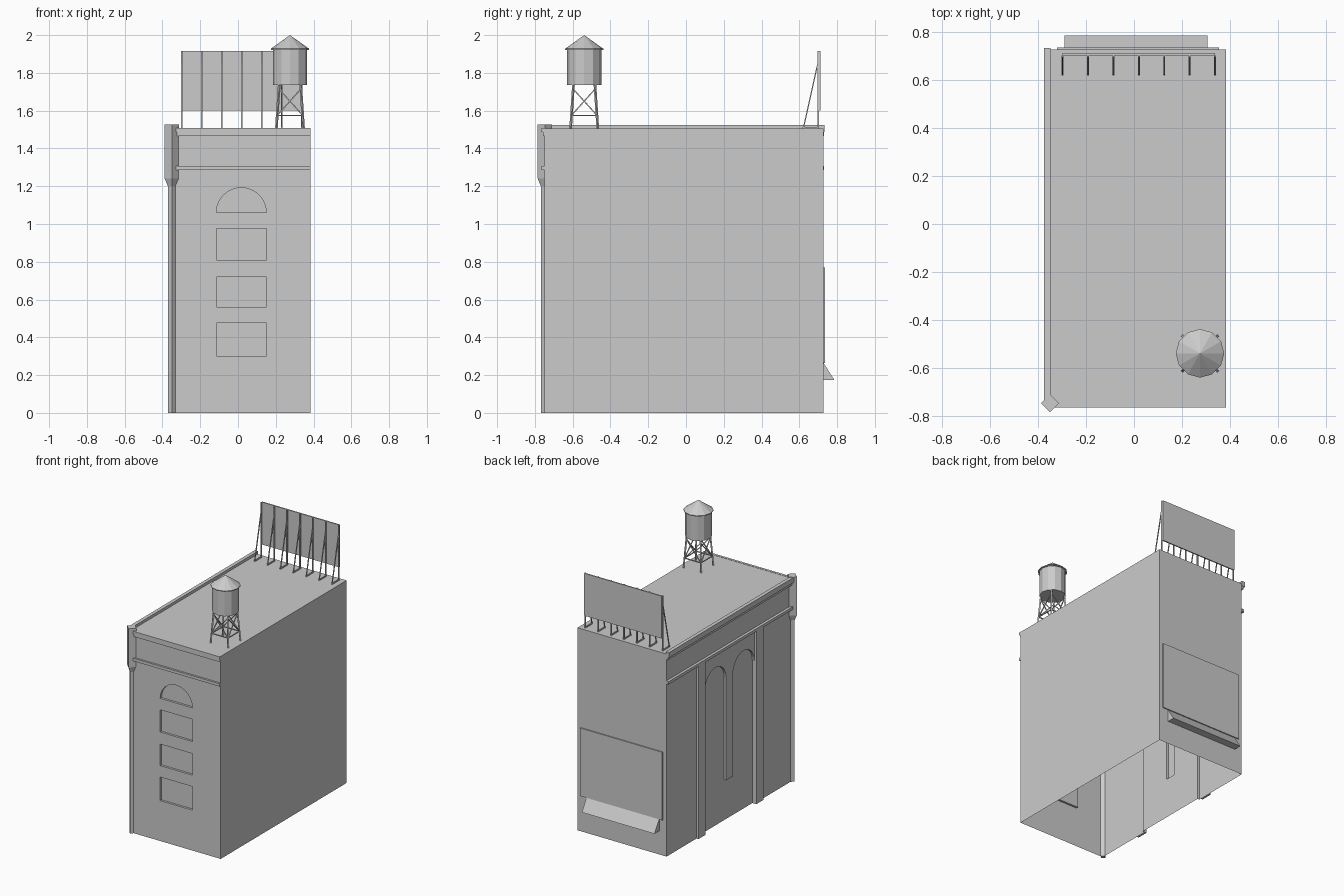
import bpy, bmesh, math
from mathutils import Vector

cube = bpy.data.objects.get("Cube")
if cube:
    bpy.data.objects.remove(cube, do_unlink=True)

# Single plain grey
grey = bpy.data.materials.new("plain_grey")
grey.use_nodes = True
GREY = (0.6, 0.6, 0.6, 1)
grey.diffuse_color = GREY
grey.node_tree.nodes["Principled BSDF"].inputs["Base Color"].default_value = GREY


def finish(name, bm):
    bmesh.ops.recalc_face_normals(bm, faces=bm.faces[:])
    mesh = bpy.data.meshes.new(name)
    bm.to_mesh(mesh)
    bm.free()
    mesh.materials.append(grey)
    ob = bpy.data.objects.new(name, mesh)
    bpy.context.scene.collection.objects.link(ob)
    return ob


def add_box(bm, lo, hi):
    vs = bmesh.ops.create_cube(bm, size=1)["verts"]
    for v in vs:
        v.co = Vector([(a + b) / 2 + c * (b - a) for a, b, c in zip(lo, hi, v.co)])


def boxes(name, *pairs):
    bm = bmesh.new()
    for lo, hi in pairs:
        add_box(bm, lo, hi)
    return finish(name, bm)


def prism(name, axis, points, start, end):
    """Extrude a 2D outline along x or y; the second coordinate is height."""
    def place(p, d):
        return (d, p[0], p[1]) if axis == "x" else (p[0], d, p[1])
    bm = bmesh.new()
    face = bm.faces.new([bm.verts.new(place(p, start)) for p in points])
    new = bmesh.ops.extrude_face_region(bm, geom=[face])["geom"]
    shift = Vector(place((0, 0), end - start))
    bmesh.ops.translate(bm, vec=shift, verts=[g for g in new if isinstance(g, bmesh.types.BMVert)])
    return finish(name, bm)


def arc(centre, spring, radius, steps=12):
    """Half circle running from the right end over to the left end."""
    return [(centre + radius * math.cos(math.pi * i / steps),
             spring + radius * math.sin(math.pi * i / steps)) for i in range(steps + 1)]


def rings(name, centre, profile, sides, turn=0.0):
    """Stack of regular polygons given as (radius, height)."""
    bm = bmesh.new()
    loops = []
    for r, z in profile:
        angles = [turn + math.tau * i / sides for i in range(sides)]
        loops.append([bm.verts.new((centre[0] + r * math.cos(a), centre[1] + r * math.sin(a), z))
                      for a in angles])
    for low, high in zip(loops, loops[1:]):
        for i in range(sides):
            j = (i + 1) % sides
            bm.faces.new((low[i], low[j], high[j], high[i]))
    bm.faces.new(loops[0])
    bm.faces.new(loops[-1])
    bmesh.ops.remove_doubles(bm, verts=bm.verts[:], dist=0.0005)
    return finish(name, bm)


def add_beam(bm, p, q, t):
    p, q = Vector(p), Vector(q)
    vs = bmesh.ops.create_cube(bm, size=1)["verts"]
    rot = (q - p).to_track_quat("Z", "Y")
    for v in vs:
        v.co = (p + q) / 2 + rot @ Vector((v.co.x * t, v.co.y * t, v.co.z * (q - p).length))


# Building body
LEFT, RIGHT, FRONT, BACK, ROOF = -0.35, 0.383, -0.75, 0.728, 1.505
DEPTH = 0.016
body = boxes("building_body", ((LEFT, FRONT, 0), (RIGHT, BACK, ROOF)))

# Recesses: three windows and an arched one in front, twin arches on the side
W0, W1 = -0.115, 0.15
cutters = [boxes("window_cutter", ((W0, FRONT - 0.1, a), (W1, FRONT + DEPTH, b)))
           for a, b in ((0.30, 0.475), (0.56, 0.72), (0.81, 0.975))]
cutters.append(prism("arched_window_cutter", "y", arc((W0 + W1) / 2, 1.06, (W1 - W0) / 2),
                     FRONT - 0.1, FRONT + DEPTH))
R, GAP, MID = 0.125, 0.04, -0.012
edge = GAP + 2 * R
outline = [(MID - edge, -0.1), (MID + edge, -0.1)]
outline += arc(MID + GAP + R, 1.06, R)
outline += [(MID + GAP, 0.30), (MID - GAP, 0.30)]
outline += arc(MID - GAP - R, 1.06, R)
cutters.append(prism("side_arches_cutter", "x", outline, LEFT - 0.1, LEFT + DEPTH))

for c in cutters:
    c.hide_render = True
    mod = body.modifiers.new("recess", "BOOLEAN")
    mod.operation, mod.solver, mod.object = "DIFFERENCE", "EXACT", c
graph = bpy.context.evaluated_depsgraph_get()
bm = bmesh.new()
bm.from_mesh(body.evaluated_get(graph).to_mesh())
body.modifiers.clear()
# The underside is open
floor = [f for f in bm.faces if f.normal.z < -0.9 and f.calc_center_median().z < 0.01]
bmesh.ops.delete(bm, geom=floor, context="FACES")
bm.to_mesh(body.data)
bm.free()
for c in cutters:
    bpy.data.objects.remove(c, do_unlink=True)

# Cornices, wrapping the front and the detailed side
boxes("front_top_cornice",
      ((LEFT, FRONT - 0.008, 1.465), (RIGHT, FRONT + 0.004, 1.487)),
      ((LEFT, FRONT - 0.014, 1.487), (RIGHT, FRONT + 0.004, 1.507)))
boxes("front_lower_cornice", ((LEFT, FRONT - 0.014, 1.286), (RIGHT, FRONT, 1.307)))
boxes("side_top_cornice",
      ((LEFT - 0.014, FRONT, 1.465), (LEFT, BACK + 0.003, 1.487)),
      ((LEFT - 0.025, FRONT, 1.487), (LEFT + 0.002, BACK + 0.005, 1.525)))
boxes("side_lower_cornice", ((LEFT - 0.02, FRONT, 1.286), (LEFT, BACK + 0.003, 1.307)))

# Side pilasters
boxes("side_pilasters", *[((LEFT - 0.016, y - 0.042, 0), (LEFT, y + 0.042, 1.286))
                          for y in (0.335, -0.345)])

# Diagonal corner column with flared head
rings("corner_column", (LEFT, -0.747),
      [(0.021, 0), (0.021, 1.2), (0.038, 1.24), (0.038, 1.527)], 4)

# Rear wall panel and sloped canopy under it
boxes("rear_panel", ((-0.32, BACK, 0.265), (0.355, BACK + 0.008, 0.77)))
prism("rear_canopy", "x", [(BACK, 0.265), (BACK, 0.175), (0.785, 0.175)], -0.29, 0.307)

# Rooftop billboard on braced posts
boxes("billboard_panel", ((-0.298, 0.703, 1.60), (0.338, 0.712, 1.915)))
bm = bmesh.new()
for i in range(7):
    x = -0.298 + i * 0.106
    add_beam(bm, (x, 0.699, ROOF), (x, 0.699, 1.915), 0.008)
    add_beam(bm, (x, 0.622, ROOF + 0.004), (x, 0.698, 1.85), 0.006)
    add_beam(bm, (x, 0.618, ROOF + 0.004), (x, 0.703, ROOF + 0.004), 0.008)
finish("billboard_frame", bm)

# Water tank
CX, CY = 0.275, -0.539
rings("water_tank", (CX, CY), [(0.091, 1.735), (0.091, 1.93)], 12)
rings("tank_roof", (CX, CY), [(0.101, 1.922), (0.101, 1.928), (0, 2.0)], 12)

# Splayed tank stand with cross braces
bm = bmesh.new()


def leg_point(k, z):
    half = 0.072 - 0.015 * (z - ROOF) / 0.23
    sx, sy = ((1, 1), (-1, 1), (-1, -1), (1, -1))[k % 4]
    return (CX + sx * half, CY + sy * half, z)


LOW, HIGH = 1.575, 1.715
for k in range(4):
    add_beam(bm, leg_point(k, ROOF), leg_point(k, 1.737), 0.01)
    add_beam(bm, leg_point(k, LOW), leg_point(k + 1, LOW), 0.006)
    add_beam(bm, leg_point(k, LOW), leg_point(k + 1, HIGH), 0.006)
    add_beam(bm, leg_point(k + 1, LOW), leg_point(k, HIGH), 0.006)
finish("tank_stand", bm)
